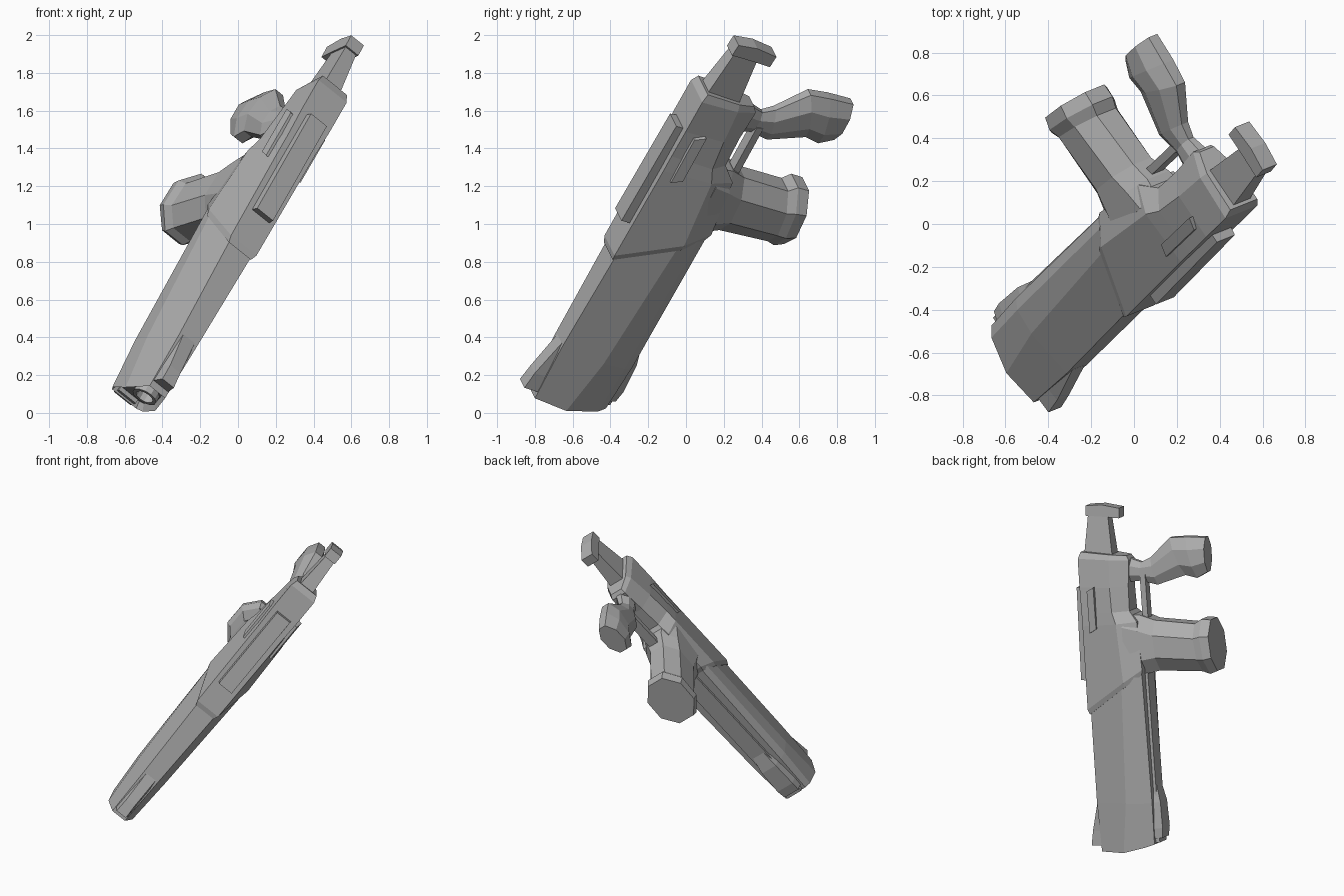
import bpy, bmesh, math
from mathutils import Vector

if "Cube" in bpy.data.objects:
    bpy.data.objects.remove(bpy.data.objects["Cube"])

# Tilted frame: A runs muzzle to rear, D runs from the top down the grips, R is the right side
O = Vector((-0.022, -0.009, 1.018))
A = Vector((0.453, 0.431, 0.780))
D = Vector((-0.490, 0.852, -0.186))
R = Vector((0.744, 0.298, -0.597))

grey = bpy.data.materials.new("grey")
grey.diffuse_color = (0.42, 0.42, 0.42, 1)
grey.use_nodes = True
grey.node_tree.nodes["Principled BSDF"].inputs["Base Color"].default_value = grey.diffuse_color


def finish(bm, name):
    for v in bm.verts:
        a, d, r = v.co
        v.co = O + A * a + D * d + R * r
    bmesh.ops.recalc_face_normals(bm, faces=bm.faces)
    me = bpy.data.meshes.new(name)
    bm.to_mesh(me)
    bm.free()
    me.materials.append(grey)
    ob = bpy.data.objects.new(name, me)
    bpy.context.collection.objects.link(ob)
    return ob


def loft(name, rings, recess=0):
    """Skin a row of rings of (a, d, r) points and cap the ends."""
    bm = bmesh.new()
    vs = [[bm.verts.new(p) for p in ring] for ring in rings]
    n = len(vs[0])
    for p, q in zip(vs, vs[1:]):
        for i in range(n):
            j = (i + 1) % n
            bm.faces.new((p[i], p[j], q[j], q[i]))
    first = bm.faces.new(vs[0])
    bm.faces.new(vs[-1])
    if recess:
        bmesh.ops.recalc_face_normals(bm, faces=bm.faces)
        bmesh.ops.inset_region(bm, faces=[first], thickness=0.02)
        bmesh.ops.translate(bm, verts=first.verts, vec=(recess, 0, 0))
    return finish(bm, name)


def mirror(side):
    """Close a right-hand outline of (a, d, r) points with its mirror image."""
    return side + [(a, d, -r) for a, d, r in reversed(side)]


def section(a_top, a_bot, half):
    """Mirrored, slanted cross-section; half lists (width, d) from top to bottom."""
    t, b = half[0][1], half[-1][1]
    return mirror([(a_top + (a_bot - a_top) * (d - t) / (b - t), d, w) for w, d in half])


def octagon(p, q, w, cut=0.3, mid=0.0):
    """Chamfered ring between a front point p and a rear point q, both (a, d)."""
    pts = [(0, -1 + cut * 2), (cut, -1), (1 - cut, -1), (1, -1 + cut * 2),
           (1, 1 - cut * 2), (1 - cut, 1), (cut, 1), (0, 1 - cut * 2)]
    return [(p[0] + (q[0] - p[0]) * t, p[1] + (q[1] - p[1]) * t, mid + w * s)
            for t, s in pts]


def block(name, a0, a1, d0, d1, w):
    return loft(name, [mirror([(a, d0, w), (a, d1, w)]) for a in (a0, a1)])


# Long faceted barrel shroud with a bulging, recessed front
loft("barrel_shroud", [
    mirror([(-1.24, -0.32, 0.055), (-1.245, -0.14, 0.105), (-1.205, 0.035, 0.108), (-1.19, 0.085, 0.085)]),
    mirror([(-0.90, -0.33, 0.06), (-0.90, -0.09, 0.125), (-0.90, 0.04, 0.128), (-0.90, 0.095, 0.10)]),
    mirror([(-0.26, -0.32, 0.075), (-0.08, -0.05, 0.15), (-0.02, 0.045, 0.145), (0.01, 0.095, 0.12)])],
    recess=0.04)

# Hollow muzzle tube
bm = bmesh.new()
N = 12
loops = []
for a, rad in ((-1.12, 0.07), (-1.24, 0.07), (-1.24, 0.05), (-1.14, 0.05)):
    loops.append([bm.verts.new((a, -0.18 + rad * math.cos(2 * math.pi * i / N),
                                rad * math.sin(2 * math.pi * i / N))) for i in range(N)])
for p, q in zip(loops, loops[1:]):
    for i in range(N):
        bm.faces.new((p[i], p[(i + 1) % N], q[(i + 1) % N], q[i]))
bm.faces.new(loops[0])
bm.faces.new(loops[-1])
finish(bm, "muzzle_tube")

# Front sight ramp, underside rail and its thicker front end
loft("front_sight", [
    mirror([(a, d, w), (a, -0.30, 0.055)])
    for a, d, w in ((-1.20, -0.40, 0.04), (-1.10, -0.385, 0.036), (-0.88, -0.33, 0.04))])
block("underside_rail", -1.18, 0.02, 0.06, 0.115, 0.06)
loft("rail_end", [
    mirror([(a, 0.05, w), (a, d, w - 0.025)])
    for a, d, w in ((-1.15, 0.135, 0.085), (-1.08, 0.145, 0.09), (-0.90, 0.14, 0.085), (-0.78, 0.115, 0.07))])

# Receiver with a slanted, bevelled front lip and a bevelled rear
loft("receiver", [
    section(-0.285, -0.01, [(0.078, -0.328), (0.155, -0.03), (0.125, 0.095)]),
    section(-0.25, 0.03, [(0.09, -0.338), (0.163, -0.03), (0.135, 0.105)]),
    section(0.33, 0.36, [(0.095, -0.330), (0.15, -0.06), (0.11, 0.08)]),
    section(0.43, 0.43, [(0.095, -0.330), (0.135, -0.09), (0.07, 0.015)]),
    section(0.60, 0.60, [(0.10, -0.330), (0.12, -0.10), (0.06, 0.015)]),
    section(0.80, 0.78, [(0.10, -0.328), (0.10, -0.10), (0.055, 0.03)]),
    section(0.845, 0.81, [(0.085, -0.31), (0.08, -0.10), (0.045, 0.01)])])

# Raised strip on top and a plate on each side
loft("top_strip", [
    mirror([(a, -0.31, 0.062), (a, d, 0.056)]) for a, d in ((-0.05, -0.385), (0.595, -0.37))])
for s, side in ((1, "right"), (-1, "left")):
    loft("side_plate_" + side, [
        [(a, -0.27, s * 0.08), (a, -0.27, s * 0.122), (a + 0.03, -0.215, s * 0.134),
         (a + 0.03, -0.215, s * 0.08)] for a in (0.285, 0.575)])

# Large front grip with a flared octagonal foot
loft("front_grip", [
    octagon((-0.01, -0.02), (0.41, -0.02), 0.145, 0.2),
    octagon((-0.01, 0.10), (0.40, 0.08), 0.135, 0.25, -0.01),
    octagon((0.01, 0.20), (0.36, 0.18), 0.125, 0.28, -0.02),
    octagon((0.0, 0.51), (0.33, 0.47), 0.135, 0.28, -0.035),
    octagon((-0.02, 0.56), (0.36, 0.52), 0.15, 0.29, -0.045),
    octagon((0.0, 0.615), (0.355, 0.59), 0.145, 0.29, -0.045)])

# Thin guard bar between the two grips
block("trigger_guard", 0.33, 0.68, 0.095, 0.135, 0.035)

# Rear handle with a narrow neck and a swept-back end
loft("rear_handle", [
    octagon((0.62, -0.04), (0.81, -0.04), 0.06),
    octagon((0.63, 0.09), (0.76, 0.10), 0.04, 0.3, -0.01),
    octagon((0.60, 0.21), (0.79, 0.17), 0.05, 0.3, -0.02),
    octagon((0.665, 0.42), (0.925, 0.32), 0.068, 0.3, -0.03),
    octagon((0.645, 0.505), (0.93, 0.44), 0.075, 0.3, -0.03),
    octagon((0.685, 0.585), (0.925, 0.585), 0.068, 0.3, -0.03)])

# Stock neck and hooked butt
loft("stock_neck", [
    mirror([(a, d0, w), (a, d1, w)])
    for a, d0, d1, w in ((0.80, -0.30, -0.09, 0.055), (1.10, -0.255, -0.11, 0.036))])
loft("stock_butt", [
    [(1.09, -0.27, r), (1.16, -0.265, r), (1.165, -0.15, r), (1.14, -0.02, r),
     (1.07, -0.025, r), (1.08, -0.12, r)] for r in (-0.045, 0.045)])
